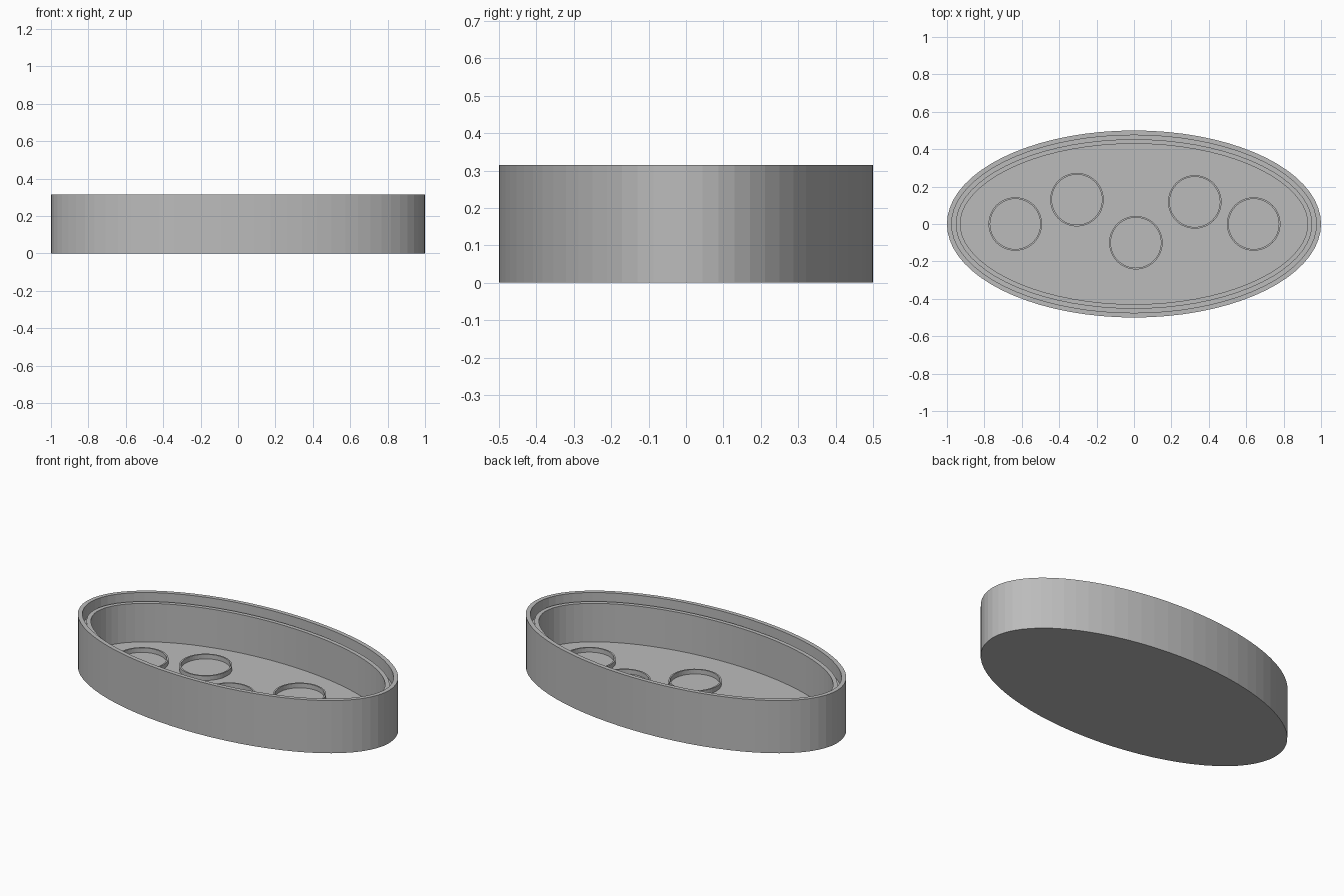
import bpy, bmesh, math

cube = bpy.data.objects.get("Cube")
if cube:
    bpy.data.objects.remove(cube, do_unlink=True)

grey = bpy.data.materials.new("plain_grey")
grey.use_nodes = True
colour = (0.5, 0.5, 0.5, 1)
grey.diffuse_color = colour
grey.node_tree.nodes["Principled BSDF"].inputs["Base Color"].default_value = colour


def oval(a, b, inset, segments):
    """Points of an ellipse moved inward by a constant distance."""
    points = []
    for i in range(segments):
        t = math.tau * i / segments
        c, s = math.cos(t), math.sin(t)
        length = math.hypot(b * c, a * s)
        points.append((a * c - inset * b * c / length,
                       b * s - inset * a * s / length))
    return points


def sweep(name, a, b, profile, segments, closed=False, centre=(0, 0)):
    """Join ovals at each (inset, height) of the profile into one surface."""
    bm = bmesh.new()
    rings = []
    for inset, z in profile:
        rings.append([bm.verts.new((x + centre[0], y + centre[1], z))
                      for x, y in oval(a, b, inset, segments)])
    pairs = list(zip(rings, rings[1:]))
    if closed:
        pairs.append((rings[-1], rings[0]))
    else:
        bm.faces.new(rings[0])
        bm.faces.new(rings[-1])
    for low, high in pairs:
        for i in range(segments):
            j = (i + 1) % segments
            bm.faces.new((low[i], low[j], high[j], high[i]))
    bmesh.ops.recalc_face_normals(bm, faces=bm.faces)
    mesh = bpy.data.meshes.new(name)
    bm.to_mesh(mesh)
    bm.free()
    mesh.materials.append(grey)
    obj = bpy.data.objects.new(name, mesh)
    bpy.context.collection.objects.link(obj)
    return obj


HEIGHT, LIP, GROOVE, FLOOR = 0.315, 0.272, 0.235, 0.042

# Oval tray: outer wall, rim, groove, lower inner lip and floor
sweep("tray", 1.0, 0.5, [
    (0, 0), (0, HEIGHT),
    (0.025, HEIGHT), (0.025, GROOVE),
    (0.047, GROOVE), (0.047, LIP),
    (0.071, LIP), (0.071, FLOOR),
], 72)

# Thin round holders standing on the floor
holders = [(-0.635, 0), (-0.305, 0.13), (0.01, -0.1), (0.325, 0.118), (0.64, 0)]
radius, wall, top = 0.143, 0.009, FLOOR + 0.027
for n, centre in enumerate(holders, 1):
    sweep(f"holder_ring_{n}", radius, radius, [
        (0, FLOOR - 0.005), (0, top), (wall, top), (wall, FLOOR - 0.005),
    ], 48, closed=True, centre=centre)
